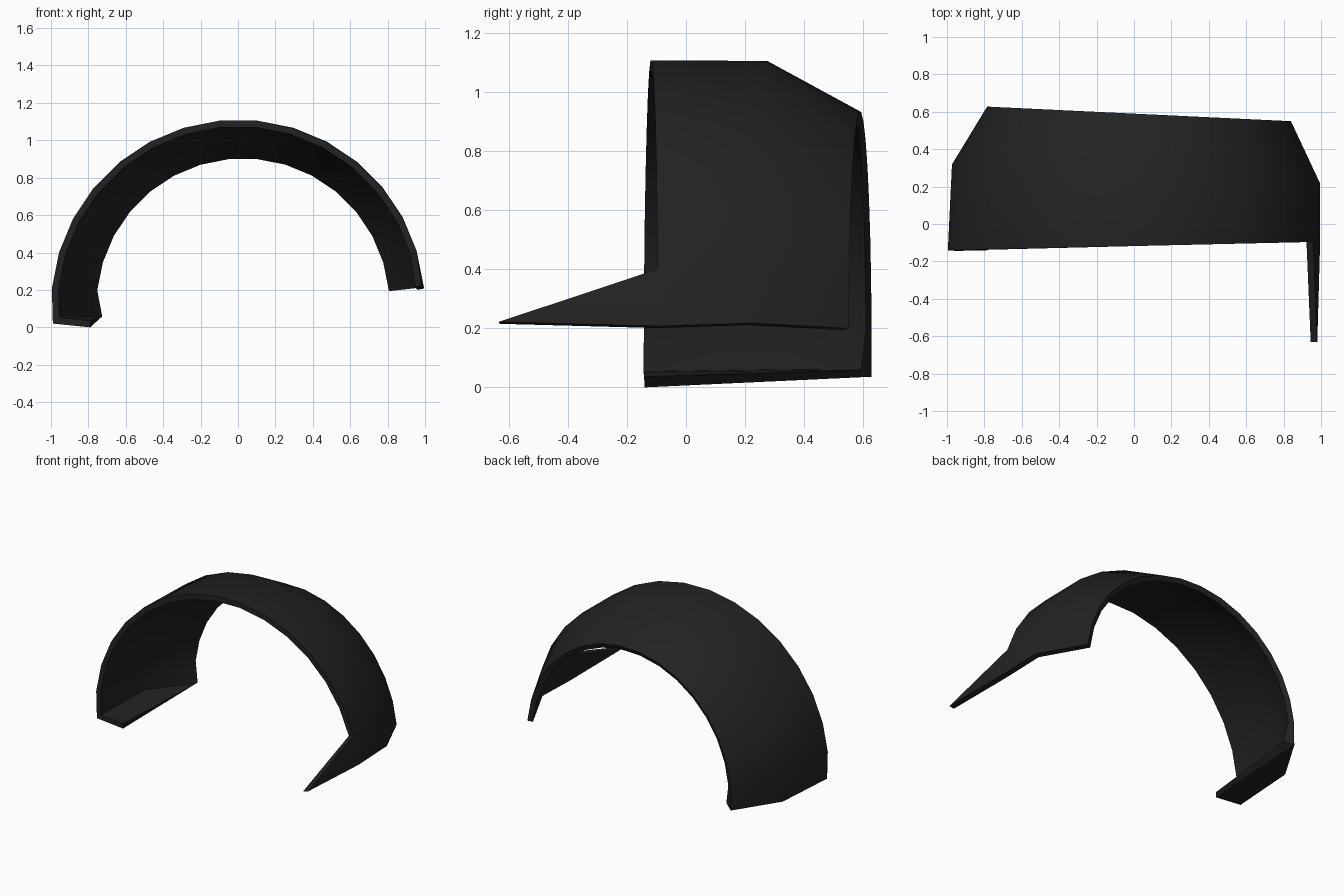
import bpy, bmesh, math

if "Cube" in bpy.data.objects:
    bpy.data.objects.remove(bpy.data.objects["Cube"])

# single dark plastic colour
mat = bpy.data.materials.new("black plastic")
mat.diffuse_color = (0.016, 0.016, 0.016, 1)
mat.use_nodes = True
mat.node_tree.nodes["Principled BSDF"].inputs["Base Color"].default_value = mat.diffuse_color

N = 15                      # segments round the arch
END = math.radians(84.4)

# rings across the width: radius, centre x, centre z, y at x=0, y slope along x,
# and the end of the long left leg (x, z)
RINGS = [
    (1.000, 0.000, 0.110, -0.118, 0.023, (-0.99, 0.020)),   # front rim
    (0.988, 0.010, 0.121, 0.270, -0.050, (-0.97, 0.030)),   # shoulder
    (0.815, 0.028, 0.120, 0.590, -0.048, (-0.785, 0.036)),  # back rim
]

bm = bmesh.new()
grid = []
for r, cx, cz, y0, slope, foot in RINGS:
    pts = []
    for i in range(N + 1):
        a = END - 2 * END * i / N
        pts.append((cx + r * math.sin(a), cz + r * math.cos(a)))
    pts.append(foot)
    grid.append([bm.verts.new((x, y0 + slope * x, z)) for x, z in pts])

# arch skin
for a, b in zip(grid, grid[1:]):
    for i in range(N + 1):
        bm.faces.new((a[i], b[i], b[i + 1], a[i + 1]))

# pointed blade on the right end
tip = bm.verts.new((0.98, -0.632, 0.222))
bm.faces.new((tip, grid[0][0], grid[0][1]))

# floor flap closing the left end
corner = bm.verts.new((-0.79, -0.14, 0.0))
bm.faces.new((grid[0][-1], grid[1][-1], grid[2][-1], corner))

bmesh.ops.recalc_face_normals(bm, faces=bm.faces)
# make the normals point outwards
bm.normal_update()
top = max(bm.faces, key=lambda f: f.calc_center_median().z)
if top.normal.z < 0:
    bmesh.ops.reverse_faces(bm, faces=bm.faces)

me = bpy.data.meshes.new("wheel_arch")
bm.to_mesh(me)
bm.free()
me.materials.append(mat)
arch = bpy.data.objects.new("wheel_arch", me)
bpy.context.collection.objects.link(arch)

# sheet thickness, inwards
sol = arch.modifiers.new("thickness", 'SOLIDIFY')
sol.thickness = 0.036
sol.offset = -1
sol.use_even_offset = True

bpy.context.view_layer.objects.active = arch
arch.select_set(True)
bpy.ops.object.modifier_apply(modifier=sol.name)
bpy.ops.object.shade_smooth_by_angle(angle=math.radians(40))
